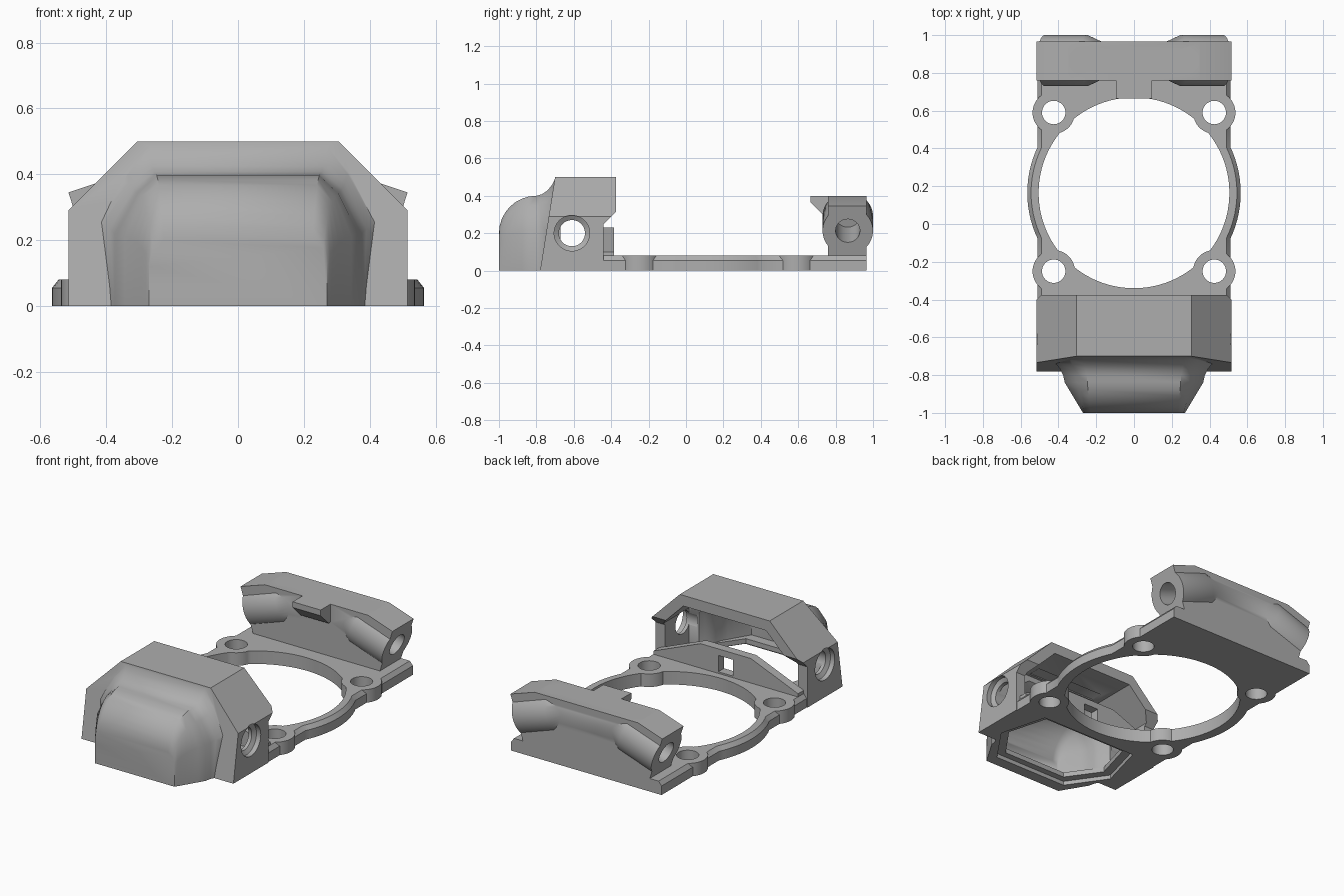
import bpy, bmesh, math
from mathutils import Vector

cube = bpy.data.objects.get("Cube")
if cube:
    bpy.data.objects.remove(cube)

grey = bpy.data.materials.new("matte_grey")
grey.use_nodes = True
grey.diffuse_color = (0.42, 0.42, 0.42, 1)
grey.node_tree.nodes["Principled BSDF"].inputs["Base Color"].default_value = (0.42, 0.42, 0.42, 1)


def loft(name, rings):
    """Closed solid through rings of equal point count."""
    bm = bmesh.new()
    loops = [[bm.verts.new(p) for p in ring] for ring in rings]
    for a, b in zip(loops, loops[1:]):
        for i in range(len(a)):
            j = (i + 1) % len(a)
            bm.faces.new((a[i], a[j], b[j], b[i]))
    bm.faces.new(loops[0])
    bm.faces.new(loops[-1])
    bmesh.ops.recalc_face_normals(bm, faces=bm.faces)
    mesh = bpy.data.meshes.new(name)
    bm.to_mesh(mesh)
    bm.free()
    mesh.materials.append(grey)
    obj = bpy.data.objects.new(name, mesh)
    bpy.context.collection.objects.link(obj)
    return obj


def prism(name, pts, axis, lo, hi):
    """Extrude a 2D outline along x, y or z."""
    def place(p, t):
        return {"x": (t, *p), "y": (p[0], t, p[1]), "z": (*p, t)}[axis]
    return loft(name, [[place(p, t) for p in pts] for t in (lo, hi)])


def mirrored(half):
    """Complete a right-hand outline with its mirror in x."""
    return half + [(-x, v) for x, v in reversed(half)]


def rod(name, start, direction, stations, sides=48):
    """Turned solid along an axis; stations are (distance, radius)."""
    d = Vector(direction).normalized()
    u = d.orthogonal().normalized()
    v = d.cross(u)
    turn = [2 * math.pi * i / sides for i in range(sides)]
    return loft(name, [[Vector(start) + d * t + r * (u * math.cos(a) + v * math.sin(a))
                        for a in turn] for t, r in stations])


def combine(obj, other, mode):
    mod = obj.modifiers.new(mode, "BOOLEAN")
    mod.operation, mod.object, mod.solver = mode, other, "EXACT"
    bpy.context.view_layer.objects.active = obj
    bpy.ops.object.modifier_apply(modifier=mod.name)
    bpy.data.objects.remove(other)


def finish(obj, angle=35):
    bpy.ops.object.select_all(action="DESELECT")
    obj.select_set(True)
    bpy.context.view_layer.objects.active = obj
    bpy.ops.object.shade_smooth_by_angle(angle=math.radians(angle))


UP = (0, 0, 1)
T = 0.08      # plate thickness
STEP = 0.055  # height where the plate edge chamfer starts
CY = 0.165    # ring centre

# Base plate with chamfered edges, ring and four screw ears
plate = prism("base_plate", mirrored([(0.51, 0), (0.51, STEP), (0.49, T)]), "y", -0.44, 0.965)
combine(plate, rod("ring", (0, CY, 0), UP, [(0, 0.565), (STEP, 0.565), (T, 0.545)], 96), "UNION")
combine(plate, rod("ring_hole", (0, CY, -0.1), UP, [(0, 0.505), (0.3, 0.505)], 96), "DIFFERENCE")
ears = [(s * 0.425, y) for s in (-1, 1) for y in (-0.25, 0.59)]
for x, y in ears:
    combine(plate, rod("ear", (x, y, 0), UP, [(0, 0.112), (T, 0.112)]), "UNION")
for x, y in ears:
    combine(plate, rod("ear_hole", (x, y, -0.1), UP, [(0, 0.062), (0.3, 0.062)]), "DIFFERENCE")

# Rear block with slanted ends, angled bosses and blind bores
rear_outline = mirrored([(0.43, T), (0.515, 0.345), (0.35, 0.4)])
rear = prism("rear_block", rear_outline, "y", 0.76, 0.965)
for s in (-1, 1):
    start, axis = (s * 0.475, 0.865, 0.212), (-s * 0.945, 0, 0.325)
    boss = rod("boss", start, axis, [(-0.1, 0.135), (0.24, 0.135), (0.32, 0.1)])
    combine(boss, prism("trim", rear_outline, "y", 0.5, 1.2), "INTERSECT")
    combine(rear, boss, "UNION")
for s in (-1, 1):
    start, axis = (s * 0.475, 0.865, 0.212), (-s * 0.945, 0, 0.325)
    combine(rear, rod("bore", start, axis, [(-0.1, 0.065), (0.25, 0.065)]), "DIFFERENCE")
tab = [(0.8, 0.4), (0.665, 0.4), (0.665, 0.365), (0.74, 0.29), (0.8, 0.29)]
combine(rear, prism("tab", tab, "x", -0.095, 0.095), "UNION")
finish(rear)


def nose(name, inset, floor):
    """Rounded snout: arc over the front, flared fillet into the housing."""
    stations = []
    for i in range(9):
        a = math.pi / 2 * i / 8
        y = -0.8 - 0.2 * math.cos(a)
        stations.append((y, min(0.27 + (y + 1) * 0.6, 0.375), 0.255 + 0.025 * i / 8,
                         0.12 + 0.1 * math.sin(a), 0.2 + 0.2 * math.sin(a)))
    stations += [(-0.77, 0.39, 0.285, 0.235, 0.408), (-0.745, 0.41, 0.29, 0.25, 0.425),
                 (-0.72, 0.43, 0.295, 0.27, 0.452), (-0.70, 0.44, 0.3, 0.29, 0.49),
                 (-0.62, 0.44, 0.3, 0.29, 0.49)]
    rings = []
    for y, w, wt, zs, zt in stations:
        w, wt, zt = w - inset, wt - inset * 0.8, zt - inset
        zs = zs - inset * 0.3
        half = [(w, floor), (w, zs), (wt * 0.7 + w * 0.3, zt * 0.7 + zs * 0.3),
                (wt - 0.03, zt)]
        # the inner copy is shifted back by the wall thickness
        rings.append([(x, y + inset, z) for x, z in mirrored(half)])
    return loft(name, rings)


# Front housing: chamfered shell with snout
side = [(-0.44, 0), (-0.44, 0.25), (-0.375, 0.315), (-0.375, 0.5), (-0.70, 0.5), (-0.78, 0)]
housing = prism("front_housing", mirrored([(0.515, 0), (0.515, 0.29), (0.305, 0.5)]), "y", -1, 0)
combine(housing, prism("side_profile", side, "x", -1, 1), "INTERSECT")
combine(housing, nose("snout", 0, 0), "UNION")

# Hollow interior, open to the back
combine(housing, prism("cavity", mirrored([(0.45, STEP), (0.45, 0.265), (0.28, 0.435)]),
                       "y", -0.67, -0.3), "DIFFERENCE")
combine(housing, nose("snout_cavity", 0.05, STEP), "DIFFERENCE")

# Countersunk side holes
for s in (-1, 1):
    combine(housing, rod("side_hole", (s * 0.516, -0.61, 0.2), (-s, 0, 0),
                         [(-0.05, 0.095), (0.03, 0.095), (0.045, 0.07), (0.12, 0.07)]), "DIFFERENCE")

# Low wall with a square window behind the opening
wall = prism("inner_wall", mirrored([(0.49, T), (0.49, 0.1), (0.17, 0.23)]), "y", -0.44, -0.385)
combine(wall, prism("window", mirrored([(0.05, 0.09), (0.05, 0.19)]), "y", -0.6, -0.2), "DIFFERENCE")

# Stepped hatch opening underneath
hatch = [(0.33, -0.405), (0.41, -0.7), (0.25, -0.93)]
inner = [(x * 0.87, -0.67 + (y + 0.67) * 0.85) for x, y in hatch]
for part in (plate, housing):
    combine(part, prism("hatch_recess", mirrored(hatch), "z", -0.1, 0.025), "DIFFERENCE")
combine(housing, prism("hatch_hole", mirrored(inner), "z", -0.1, 0.07), "DIFFERENCE")

finish(plate)
finish(housing, 40)
